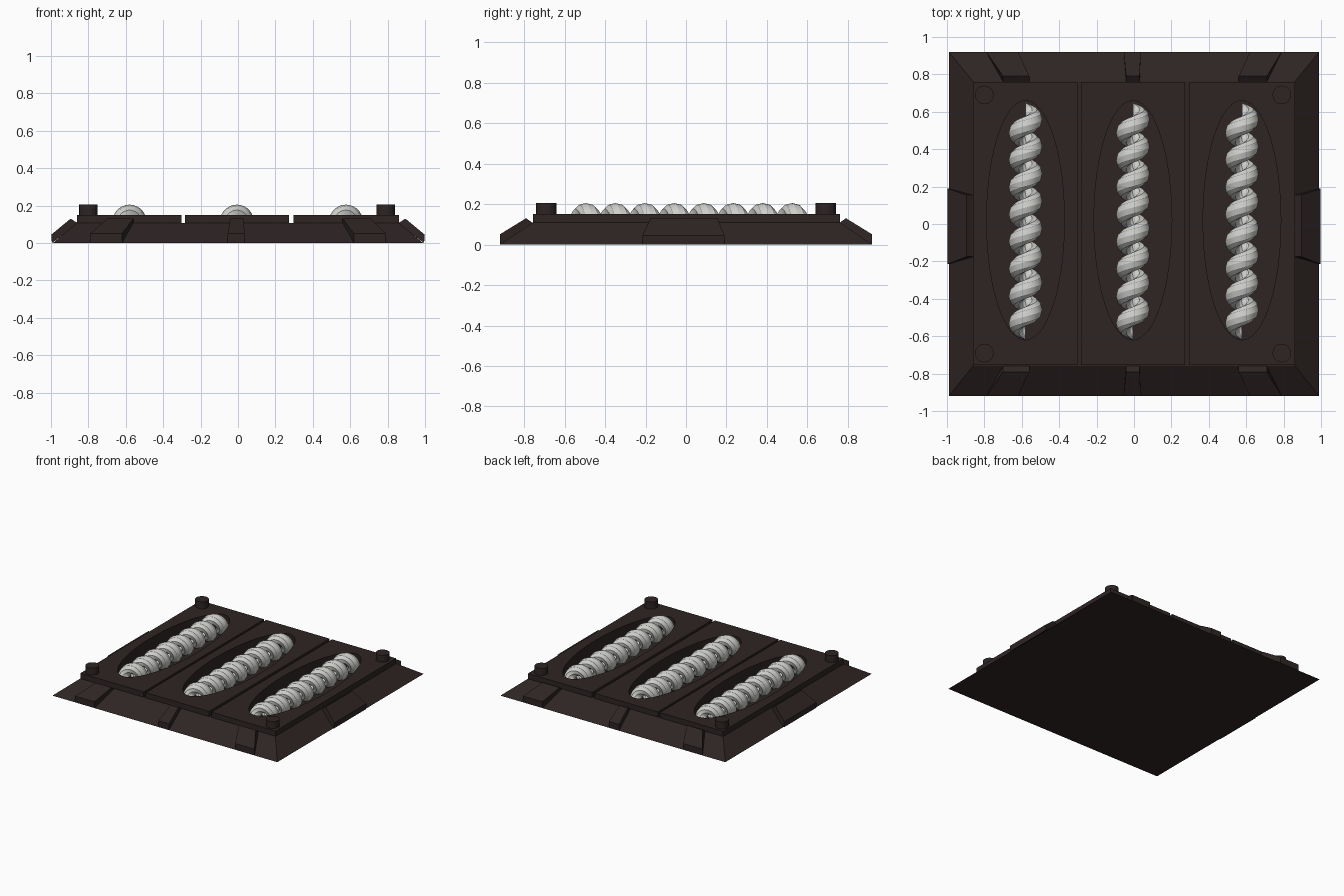
import bpy, bmesh, math

if "Cube" in bpy.data.objects:
    bpy.data.objects.remove(bpy.data.objects["Cube"])

def material(name, rgb):
    m = bpy.data.materials.new(name)
    m.diffuse_color = (*rgb, 1)
    m.use_nodes = True
    m.node_tree.nodes["Principled BSDF"].inputs["Base Color"].default_value = m.diffuse_color
    return m

DARK = material("dark brown metal", (0.027, 0.018, 0.0175))
STEEL = material("pale steel", (0.62, 0.62, 0.60))

def finish(name, bm, mat):
    bmesh.ops.recalc_face_normals(bm, faces=bm.faces)
    me = bpy.data.meshes.new(name)
    bm.to_mesh(me)
    bm.free()
    me.materials.append(mat)
    ob = bpy.data.objects.new(name, me)
    bpy.context.collection.objects.link(ob)
    return ob

def loft(name, rings, mat):
    """Closed solid through rings of equal point count."""
    bm = bmesh.new()
    vs = [[bm.verts.new(p) for p in r] for r in rings]
    n = len(vs[0])
    for a, b in zip(vs, vs[1:]):
        for i in range(n):
            j = (i + 1) % n
            bm.faces.new((a[i], a[j], b[j], b[i]))
    bm.faces.new(vs[0])
    bm.faces.new(vs[-1])
    return finish(name, bm, mat)

def rect(x0, x1, y0, y1, z):
    return [(x0, y0, z), (x1, y0, z), (x1, y1, z), (x0, y1, z)]

def ellipse(cx, cy, a, b, z, n):
    return [(cx + a * math.cos(2 * math.pi * i / n),
             cy + b * math.sin(2 * math.pi * i / n), z) for i in range(n)]

def carve(ob, cutter):
    mod = ob.modifiers.new("pit", 'BOOLEAN')
    mod.operation = 'DIFFERENCE'
    mod.solver = 'EXACT'
    mod.object = cutter
    bpy.context.view_layer.update()
    dg = bpy.context.evaluated_depsgraph_get()
    me = bpy.data.meshes.new_from_object(ob.evaluated_get(dg))
    ob.modifiers.clear()
    ob.data = me

BAYS = (-0.58, -0.006, 0.577)

# sloped base and three top plates with narrow gaps
base = loft("base", [rect(-0.99, 0.99, -0.92, 0.92, 0),
                     rect(-0.86, 0.86, -0.758, 0.762, 0.108)], DARK)
plates = [loft("top_plate", [rect(x0, x1, -0.755, 0.76, 0.1075),
                             rect(x0, x1, -0.755, 0.76, 0.15)], DARK)
          for x0, x1 in ((-0.86, -0.302), (-0.284, 0.274), (0.296, 0.86))]

# oval pits through the plates into the base
for x, plate in zip(BAYS, plates):
    cutter = loft("pit_cutter", [ellipse(x, 0.02, 0.208, 0.64, 0.022, 48),
                                 ellipse(x, 0.02, 0.208, 0.64, 0.3, 48)], DARK)
    cutter.hide_render = True
    carve(base, cutter)
    carve(plate, cutter)
    bpy.data.objects.remove(cutter)

# corner bolts
for x in (-0.8, 0.79):
    for y in (-0.69, 0.69):
        loft("corner_bolt", [ellipse(x, y, 0.05, 0.05, 0.14, 16),
                             ellipse(x, y, 0.05, 0.05, 0.205, 16)], DARK)

# sloping ribs: outer and inner spans along the edge, profile as (distance, height)
def rib(name, outer, inner, profile, place):
    (o0, o1), (i0, i1) = outer, inner
    ends = [[], []]
    for k, (d, z) in enumerate(profile):
        s0, s1 = ((o0, o1) if k in (0, 1) else (i0, i1))
        ends[0].append(place(s0, d, z))
        ends[1].append(place(s1, d, z))
    loft(name, ends, DARK)

LONG = [(0.92, 0.0), (0.92, 0.05), (0.79, 0.13), (0.755, 0.105)]
SHORT = [(0.995, 0.0), (0.998, 0.045), (0.895, 0.13), (0.855, 0.105)]
for s in (-1, 1):
    for outer, inner in (((-0.79, -0.62), (-0.70, -0.56)),
                         ((-0.055, 0.036), (-0.042, 0.03)),
                         ((0.62, 0.79), (0.56, 0.71))):
        rib("end_rib", outer, inner, LONG, lambda t, d, z: (t, s * d, z))
    rib("side_rib", (-0.215, 0.19), (-0.175, 0.155), SHORT,
        lambda t, d, z: (s * d, t, z))

# coiled augers lying in the pits
PITCH, TURNS, STEPS, SIDES = 0.1455, 8, 28, 10
for x in BAYS:
    rings = []
    for k in range(TURNS * STEPS + 1):
        t = math.pi + 2 * math.pi * k / STEPS
        y = -0.567 + PITCH * k / STEPS
        ring = []
        for i in range(SIDES):
            a = 2 * math.pi * i / SIDES
            r = 0.048 + 0.042 * math.cos(a)
            ring.append((x + r * math.sin(t), y + 0.054 * math.sin(a),
                         0.115 + r * math.cos(t)))
        rings.append(ring)
    ob = loft("auger", rings, STEEL)
    bpy.context.view_layer.objects.active = ob
    ob.select_set(True)
    bpy.ops.object.shade_smooth_by_angle(angle=math.radians(25))
    ob.select_set(False)
